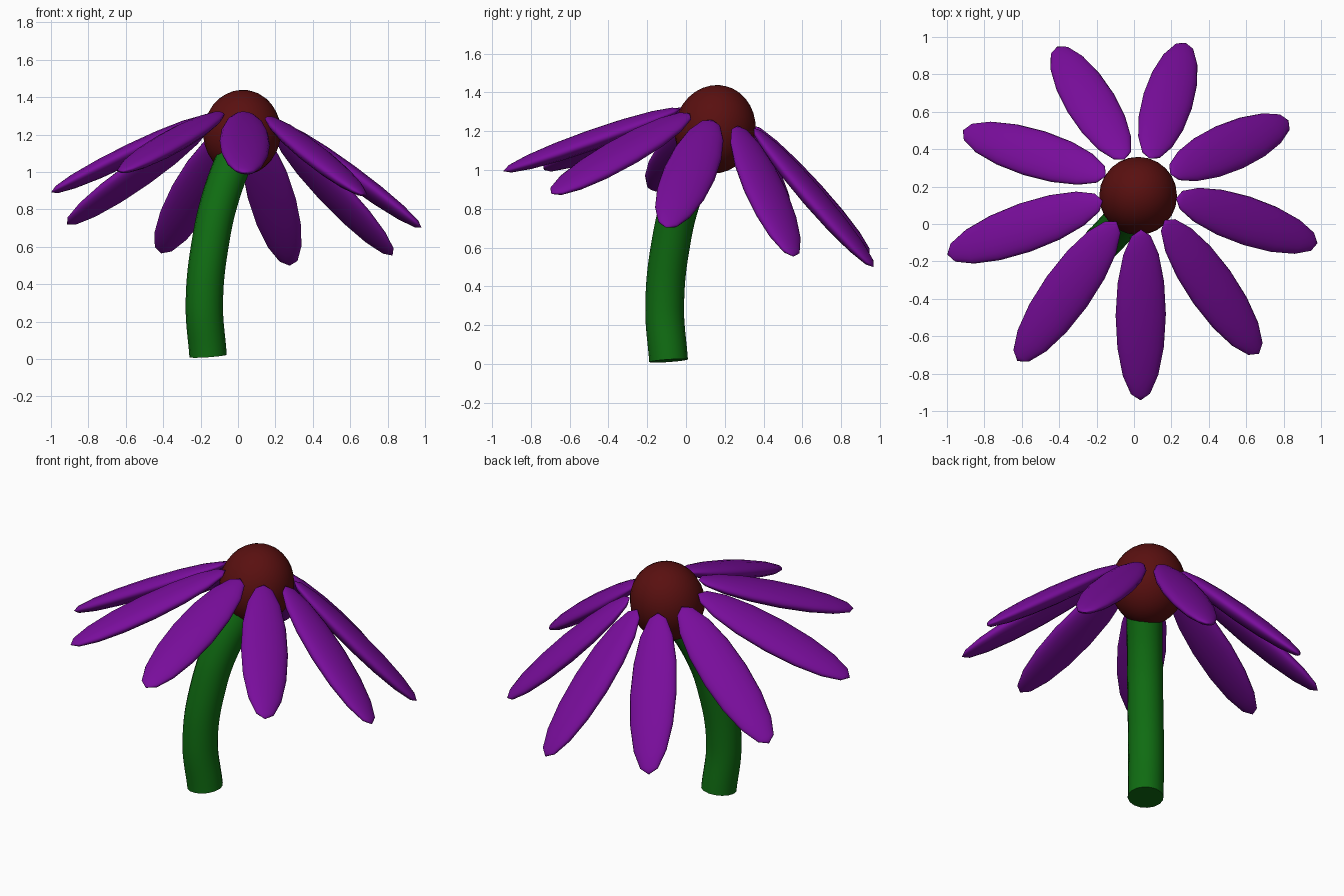
import bpy, math
from mathutils import Vector, Matrix

cube = bpy.data.objects.get("Cube")
if cube:
    bpy.data.objects.remove(cube, do_unlink=True)


def material(name, rgb):
    mat = bpy.data.materials.new(name)
    mat.use_nodes = True
    color = (*rgb, 1.0)
    mat.diffuse_color = color
    mat.node_tree.nodes["Principled BSDF"].inputs["Base Color"].default_value = color
    return mat


purple = material("petal purple", (0.19, 0.004, 0.33))
maroon = material("dark maroon", (0.1, 0.005, 0.005))
green = material("stem green", (0.005, 0.15, 0.006))


def ellipsoid(name, center, axes, radii, segments, rings, mat):
    """Smooth ellipsoid whose local x, y, z run along the given axes."""
    bpy.ops.mesh.primitive_uv_sphere_add(segments=segments, ring_count=rings, radius=1)
    ob = bpy.context.object
    ob.name = name
    rotation = Matrix(axes).transposed().to_4x4()
    ob.matrix_world = Matrix.Translation(center) @ rotation @ Matrix.Diagonal((*radii, 1))
    ob.data.materials.append(mat)
    bpy.ops.object.shade_smooth()
    return ob


# Flower head frame: the whole head leans back and a little to its left
head = Vector((0.022, 0.15, 1.21))
axis = Vector((0.088, 0.248, 1)).normalized()
side = (Vector((1, 0, 0)) - axis * axis.x).normalized()
back = axis.cross(side)

# Domed centre
ellipsoid("flower_center", head, (side, back, axis), (0.208, 0.208, 0.23), 24, 16, maroon)

# Ring of drooping petals
PETALS = 9
for i in range(PETALS):
    angle = math.radians(-87) + i * math.tau / PETALS
    out = side * math.cos(angle) + back * math.sin(angle)
    inner = head + out * 0.2 + axis * 0.06
    tip = head + out * 1.01 - axis * 0.47
    along = (tip - inner).normalized()
    across = axis.cross(out)
    normal = along.cross(across)
    ellipsoid(f"petal_{i + 1}", (inner + tip) / 2, (across, normal, along),
              (0.135, 0.052, (tip - inner).length / 2), 16, 8, purple)

# Curved stem
path = [(-0.16, -0.09, 0.016), (-0.18, -0.11, 0.3), (-0.145, -0.075, 0.64),
        (-0.095, -0.02, 0.86), (0.0, 0.09, 1.12)]
curve = bpy.data.curves.new("stem", "CURVE")
curve.dimensions = "3D"
curve.bevel_depth = 0.1
curve.bevel_resolution = 6
curve.use_fill_caps = True
spline = curve.splines.new("BEZIER")
spline.bezier_points.add(len(path) - 1)
for point, co in zip(spline.bezier_points, path):
    point.co = co
    point.handle_left_type = point.handle_right_type = "AUTO"
stem = bpy.data.objects.new("stem", curve)
bpy.context.collection.objects.link(stem)
curve.materials.append(green)
bpy.ops.object.select_all(action="DESELECT")
stem.select_set(True)
bpy.context.view_layer.objects.active = stem
bpy.ops.object.convert(target="MESH")
bpy.ops.object.shade_smooth_by_angle(angle=math.radians(40))
